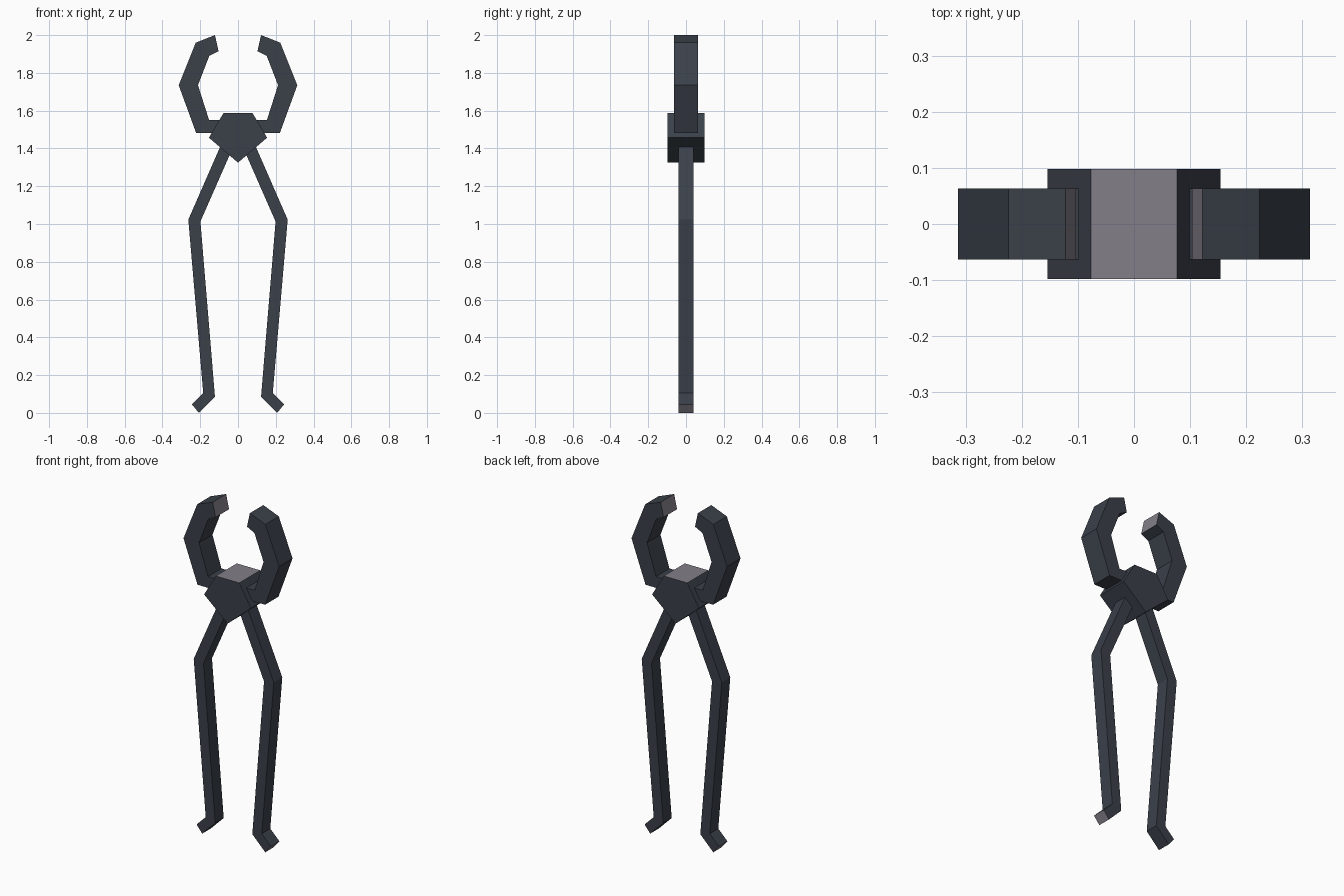
import bpy, bmesh

if "Cube" in bpy.data.objects:
    bpy.data.objects.remove(bpy.data.objects["Cube"])


def material(name, rgb):
    m = bpy.data.materials.new(name)
    m.diffuse_color = (*rgb, 1)
    m.use_nodes = True
    m.node_tree.nodes["Principled BSDF"].inputs["Base Color"].default_value = m.diffuse_color
    return m


dark = material("dark iron", (0.043, 0.052, 0.068))
pale = material("worn steel", (0.23, 0.21, 0.25))


def plate(name, outline, half, pale_edges, side=1):
    """Extrude an x-z outline along y; listed outline edges become pale."""
    bm = bmesh.new()
    front = [bm.verts.new((side * x, -half, z)) for x, z in outline]
    back = [bm.verts.new((side * x, half, z)) for x, z in outline]
    n = len(outline)
    bm.faces.new(front)
    bm.faces.new(back[::-1])
    for i in range(n):
        j = (i + 1) % n
        f = bm.faces.new((front[i], back[i], back[j], front[j]))
        f.material_index = int(i in pale_edges)
    bmesh.ops.recalc_face_normals(bm, faces=bm.faces)
    me = bpy.data.meshes.new(name)
    bm.to_mesh(me)
    bm.free()
    me.materials.append(dark)
    me.materials.append(pale)
    ob = bpy.data.objects.new(name, me)
    bpy.context.collection.objects.link(ob)
    return ob


# Curved jaw: tip, outer side, stub into the pivot, inner side
JAW = [(0.103, 1.915), (0.122, 2.0), (0.224, 1.96), (0.314, 1.735), (0.222, 1.483),
       (0.06, 1.483), (0.06, 1.55), (0.153, 1.55), (0.212, 1.735), (0.152, 1.89)]
# Bent handle: outer side down to the foot, then inner side back up
HANDLE = [(0.07, 1.465), (0.263, 1.023), (0.184, 0.104), (0.244, 0.045),
          (0.207, 0.0), (0.122, 0.085), (0.199, 1.013), (0.018, 1.425)]
# Pentagonal pivot block
PIVOT = [(-0.077, 1.587), (0.077, 1.587), (0.154, 1.457), (0, 1.325), (-0.154, 1.457)]

plate("pivot_block", PIVOT, 0.098, {0})
for label, side in (("right", 1), ("left", -1)):
    plate("jaw_" + label, JAW, 0.063, {0}, side)
    plate("handle_" + label, HANDLE, 0.04, {3}, side)
